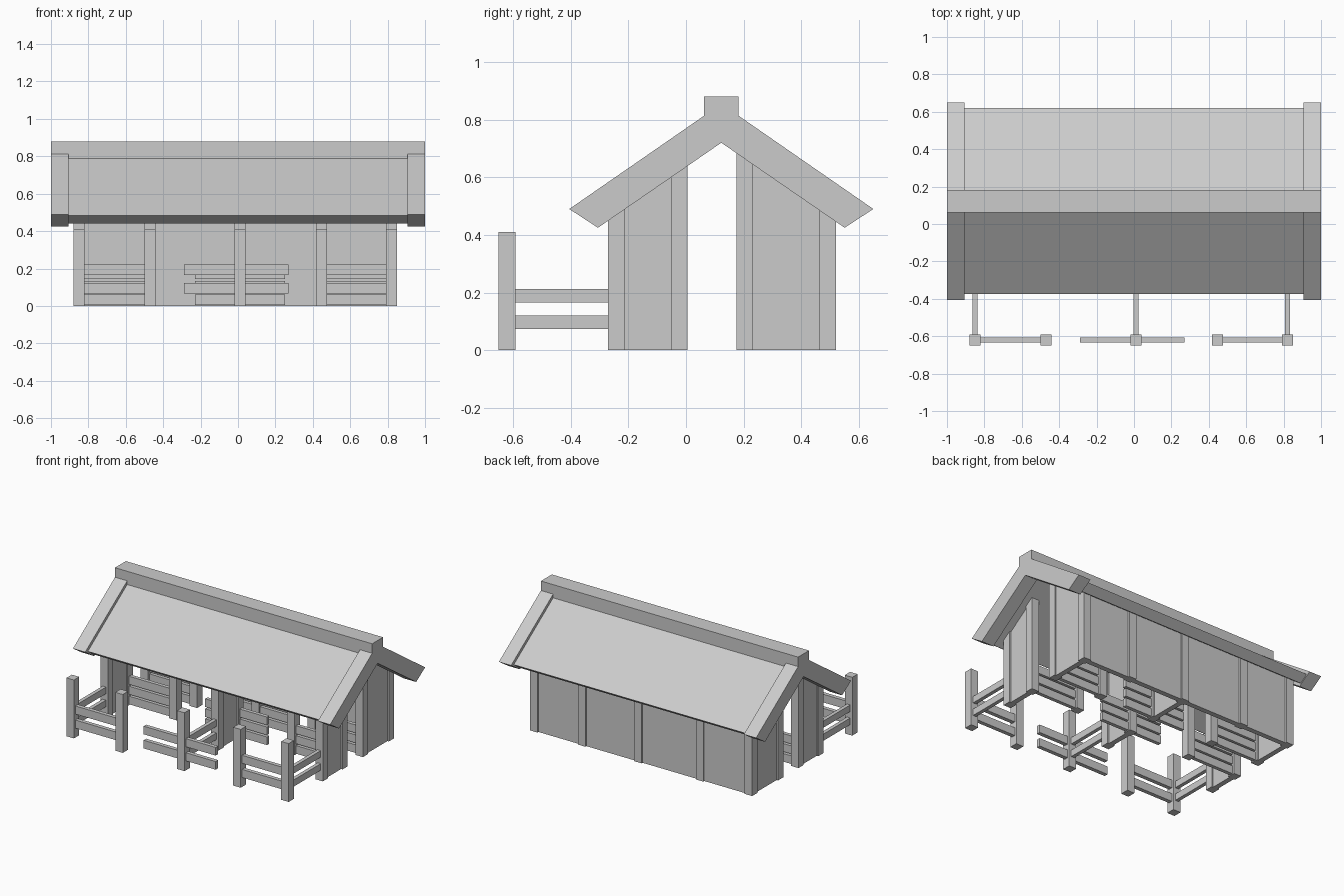
import bpy, bmesh

if "Cube" in bpy.data.objects:
    bpy.data.objects.remove(bpy.data.objects["Cube"])

RIDGE = 0.1225          # y of the ridge line
SLOPE = 0.69


def prism(name, profile, x0, x1):
    """Extrude a (y, z) outline along x."""
    bm = bmesh.new()
    vs = [bm.verts.new((x0, y, z)) for y, z in profile]
    face = bm.faces.new(vs)
    ext = bmesh.ops.extrude_face_region(bm, geom=[face])
    moved = [g for g in ext["geom"] if isinstance(g, bmesh.types.BMVert)]
    bmesh.ops.translate(bm, verts=moved, vec=(x1 - x0, 0, 0))
    bmesh.ops.recalc_face_normals(bm, faces=bm.faces)
    mesh = bpy.data.meshes.new(name)
    bm.to_mesh(mesh)
    bm.free()
    obj = bpy.data.objects.new(name, mesh)
    bpy.context.collection.objects.link(obj)
    return obj


def box(name, x0, x1, y0, y1, z0, z1):
    return prism(name, [(y0, z0), (y1, z0), (y1, z1), (y0, z1)], x0, x1)


def under_roof(name, x0, x1, y0, y1):
    """Upright part whose top follows the roof underside."""
    top = lambda y: 0.75 - SLOPE * abs(y - RIDGE)
    prism(name, [(y0, 0), (y1, 0), (y1, top(y1)), (y0, top(y0))], x0, x1)


def chevron(name, x0, x1, eave, top_z, ridge_top, inner, low_z, ridge_low):
    prism(name, [(RIDGE - eave, top_z), (RIDGE, ridge_top), (RIDGE + eave, top_z),
                 (RIDGE + inner, low_z), (RIDGE, ridge_low), (RIDGE - inner, low_z)], x0, x1)


# Roof: main slopes, gable end boards, ridge beam
chevron("roof_slopes", -0.91, 0.91, 0.4975, 0.484, 0.829, 0.44, 0.442, 0.745)
for side, x0 in (("left", -1.0), ("right", 0.905)):
    chevron("gable_board_" + side, x0, x0 + 0.095, 0.5275, 0.49, 0.855, 0.428, 0.425, 0.72)
box("ridge_beam", -1, 1, 0.062, 0.183, 0.76, 0.88)

POSTS = [-0.85, -0.47, 0.01, 0.447, 0.82]
MAIN = [POSTS[0], POSTS[2], POSTS[4]]
H = 0.029               # half width of a post

# Posts under the roof
for x in POSTS:
    under_roof("back_post", x - H, x + H, 0.463, 0.521)
    under_roof("rear_stall_post", x - H, x + H, 0.175, 0.233)
    under_roof("front_stall_post", x - H, x + H, -0.052, 0.006)
for x in MAIN:
    under_roof("eave_post", x - H, x + H, -0.271, -0.213)

# Back wall and stall partitions
under_roof("back_wall", POSTS[0], POSTS[4], 0.474, 0.51)
for x in MAIN:
    under_roof("rear_partition", x - 0.018, x + 0.018, 0.2, 0.49)
    under_roof("front_partition", x - 0.018, x + 0.018, -0.24, -0.02)

# Stall rails along the inner passage
for y in (-0.023, 0.204):
    for z in (0.005, 0.075, 0.145):
        for x0, x1 in ((-0.83, -0.49), (-0.23, 0.25), (0.465, 0.8)):
            box("stall_rail", x0, x1, y - 0.013, y + 0.013, z, z + 0.057)

# Yard fence: posts, front rails, side rails
for x in POSTS:
    box("fence_post", x - H, x + H, -0.65, -0.591, 0, 0.41)
for z in (0.066, 0.165):
    for x0, x1 in ((-0.83, -0.49), (-0.29, 0.27), (0.465, 0.8)):
        box("front_rail", x0, x1, -0.634, -0.606, z, z + 0.057)
for z in (0.073, 0.165):
    for x in MAIN:
        box("side_rail", x - 0.013, x + 0.013, -0.6, -0.26, z, z + 0.047)
